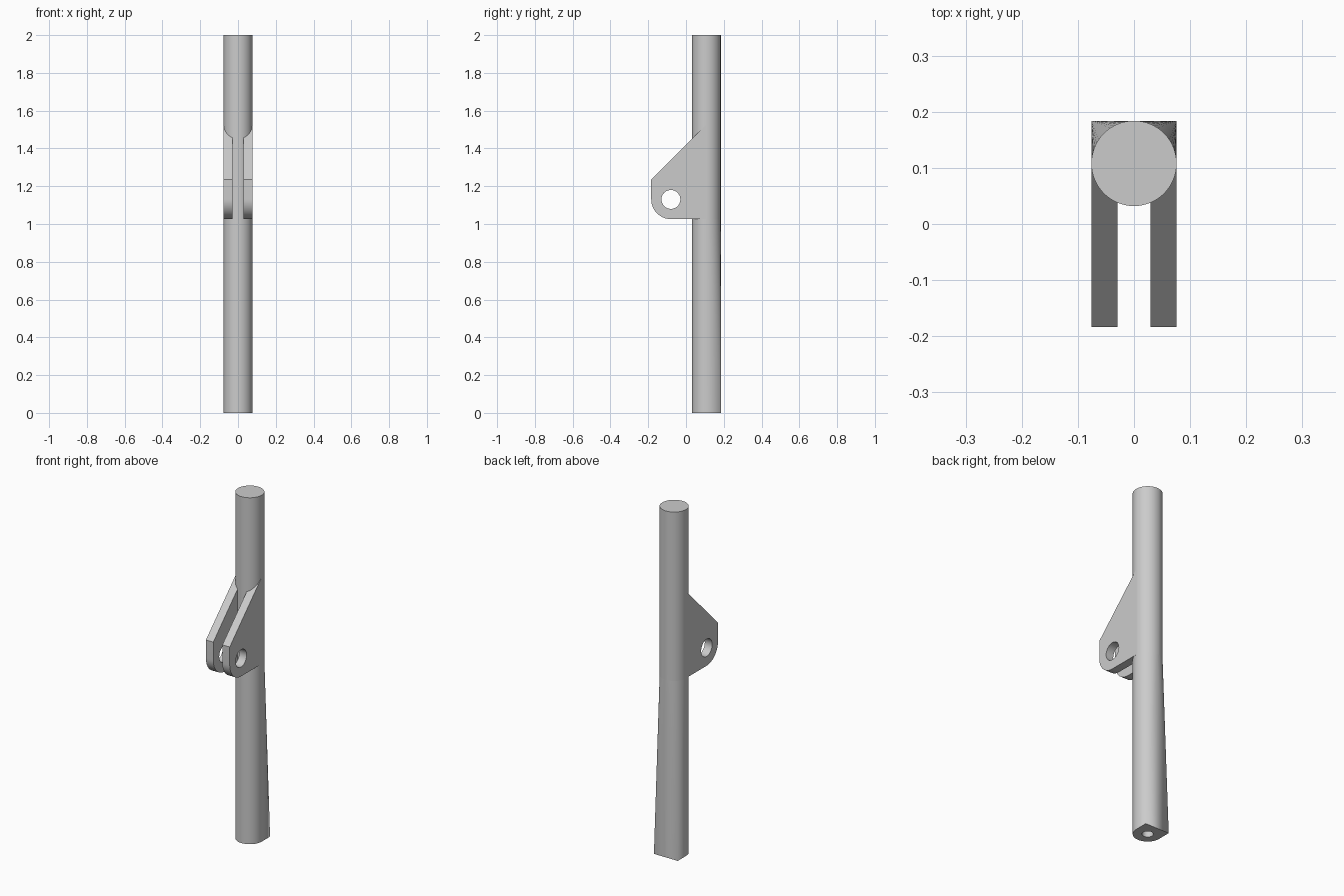
import bpy
import bmesh
from math import sin, cos, pi, radians

cube = bpy.data.objects.get("Cube")
if cube:
    bpy.data.objects.remove(cube, do_unlink=True)

R, BORE = 0.076, 0.029      # post and bore radii
AXIS_Y = 0.108              # post centre line
FOOT, TOP = 1.025, 2.0      # where the foot starts to flare, post height
SEG = 64

grey = bpy.data.materials.new("light grey")
grey.use_nodes = True
color = (0.6, 0.6, 0.6, 1)
grey.diffuse_color = color
grey.node_tree.nodes["Principled BSDF"].inputs["Base Color"].default_value = color


def arc(cx, cy, r, a0, a1, n):
    """n + 1 points from angle a0 to a1."""
    return [(cx + r * cos(a0 + (a1 - a0) * i / n),
             cy + r * sin(a0 + (a1 - a0) * i / n)) for i in range(n + 1)]


def finish(obj):
    obj.data.materials.clear()
    obj.data.materials.append(grey)
    bpy.ops.object.select_all(action='DESELECT')
    obj.select_set(True)
    bpy.context.view_layer.objects.active = obj
    bpy.ops.object.shade_smooth_by_angle(angle=radians(25))


def ring(bm, r, z):
    verts = [bm.verts.new((x, y, z)) for x, y in arc(0, AXIS_Y, r, 0, 2 * pi, SEG)[:-1]]
    return verts, [bm.edges.new((verts[i - 1], verts[i])) for i in range(SEG)]


# Hollow post: round above, with a foot flaring into two square back corners
bm = bmesh.new()
for x, y in arc(0, AXIS_Y, R, 0, 2 * pi, SEG)[:-1]:
    bm.verts.new((x, y, FOOT))
front = arc(0, AXIS_Y, R, pi, 2 * pi, SEG // 2)
for x, y in front + [(R, AXIS_Y + R), (-R, AXIS_Y + R)]:
    bm.verts.new((x, y, 0))
bmesh.ops.convex_hull(bm, input=bm.verts[:])
caps = [f for f in bm.faces if max(v.co.z for v in f.verts) - min(v.co.z for v in f.verts) < 1e-5]
bmesh.ops.delete(bm, geom=caps, context='FACES')


def rim(z):
    return [e for e in bm.edges if len(e.link_faces) == 1
            and all(abs(v.co.z - z) < 1e-5 for v in e.verts)]


foot_rim, base_rim = rim(FOOT), rim(0)
_, top_edges = ring(bm, R, TOP)
_, bore_top = ring(bm, BORE, TOP)
_, bore_base = ring(bm, BORE, 0)
for a, b in ((foot_rim, top_edges), (top_edges, bore_top), (bore_top, bore_base)):
    bmesh.ops.bridge_loops(bm, edges=a + b)
bmesh.ops.triangle_fill(bm, edges=base_rim + bore_base, use_beauty=True)
bmesh.ops.recalc_face_normals(bm, faces=bm.faces[:])
mesh = bpy.data.meshes.new("post")
bm.to_mesh(mesh)
bm.free()
post = bpy.data.objects.new("post", mesh)
bpy.context.collection.objects.link(post)
finish(post)

# Clevis plates: side profile with a rounded lower corner and a pin hole
PIN_Y, PIN_Z, ROUND = -0.08, 1.13, 0.104
outline = [(AXIS_Y, PIN_Z - ROUND), (AXIS_Y, 1.527), (PIN_Y - ROUND, 1.235)]
outline += arc(PIN_Y, PIN_Z, ROUND, pi, 1.5 * pi, 16)
hole = arc(PIN_Y, PIN_Z, 0.05, 0, 2 * pi, 40)[:-1]


def plate(name, side):
    curve = bpy.data.curves.new(name, 'CURVE')
    curve.dimensions = '2D'
    curve.fill_mode = 'BOTH'
    curve.extrude = (R - BORE) / 2
    for points in (outline, hole):
        spline = curve.splines.new('POLY')
        spline.points.add(len(points) - 1)
        for p, (y, z) in zip(spline.points, points):
            p.co = (y, z, 0, 1)
        spline.use_cyclic_u = True
    obj = bpy.data.objects.new(name, curve)
    bpy.context.collection.objects.link(obj)
    obj.rotation_euler = (pi / 2, 0, pi / 2)
    obj.location.x = side * (R + BORE) / 2
    bpy.ops.object.select_all(action='DESELECT')
    obj.select_set(True)
    bpy.context.view_layer.objects.active = obj
    bpy.ops.object.convert(target='MESH')
    obj = bpy.context.view_layer.objects.active
    # Weld the caps to the walls
    bm = bmesh.new()
    bm.from_mesh(obj.data)
    bmesh.ops.remove_doubles(bm, verts=bm.verts[:], dist=1e-5)
    bmesh.ops.recalc_face_normals(bm, faces=bm.faces[:])
    bm.to_mesh(obj.data)
    bm.free()
    finish(obj)


plate("left_clevis_plate", 1)
plate("right_clevis_plate", -1)
